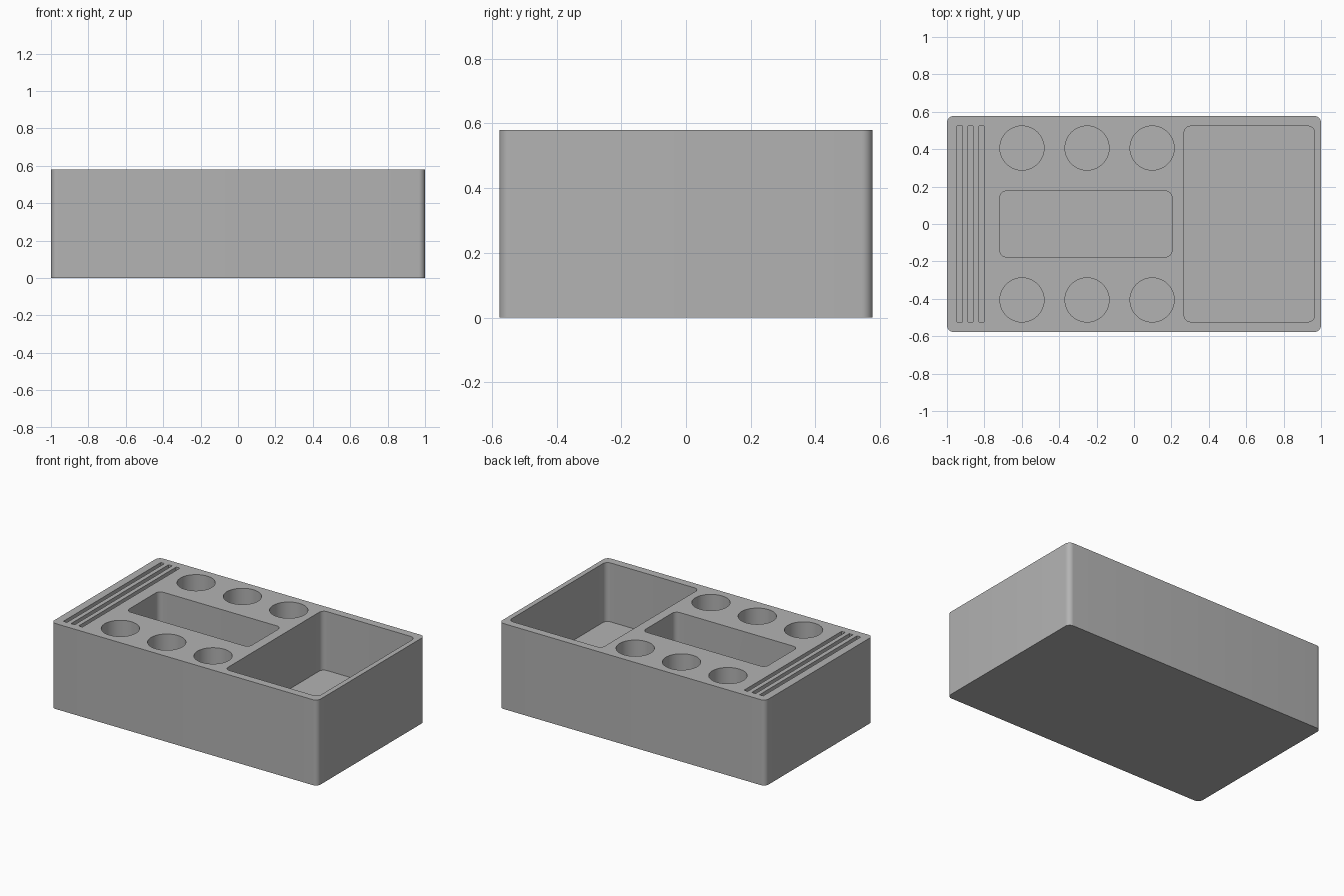
import bpy
import bmesh
from math import cos, sin, pi

default = bpy.data.objects.get("Cube")
if default:
    bpy.data.objects.remove(default, do_unlink=True)

HEIGHT = 0.58
FLOOR = 0.18

grey = bpy.data.materials.new("plain_grey")
grey.use_nodes = True
colour = (0.45, 0.45, 0.45, 1)
grey.diffuse_color = colour
grey.node_tree.nodes["Principled BSDF"].inputs["Base Color"].default_value = colour


def rounded_outline(cx, cy, width, depth, radius, steps=8):
    """Outline of a rectangle with rounded corners, or a circle when the radius fills it."""
    if radius == 0:
        steps = 0
    points = []
    for i, (sx, sy) in enumerate([(1, 1), (-1, 1), (-1, -1), (1, -1)]):
        for k in range(steps + 1):
            a = (i + (k / steps if steps else 0)) * pi / 2
            points.append((cx + sx * (width / 2 - radius) + radius * cos(a),
                           cy + sy * (depth / 2 - radius) + radius * sin(a)))
    return points


def prism(name, outline, bottom, top):
    """Extrude an outline straight up."""
    bm = bmesh.new()
    base = bm.faces.new([bm.verts.new((x, y, bottom)) for x, y in outline])
    up = bmesh.ops.extrude_face_region(bm, geom=[base])["geom"]
    verts = [g for g in up if isinstance(g, bmesh.types.BMVert)]
    bmesh.ops.translate(bm, verts=verts, vec=(0, 0, top - bottom))
    bmesh.ops.recalc_face_normals(bm, faces=bm.faces)
    mesh = bpy.data.meshes.new(name)
    bm.to_mesh(mesh)
    bm.free()
    mesh.materials.append(grey)
    obj = bpy.data.objects.new(name, mesh)
    bpy.context.collection.objects.link(obj)
    return obj


def circle(cx, cy, radius, sides=48):
    return [(cx + radius * cos(2 * pi * k / sides), cy + radius * sin(2 * pi * k / sides))
            for k in range(sides)]


# Solid tray block
tray = prism("tray", rounded_outline(0, 0, 2, 1.154, 0.035), 0, HEIGHT)

# Pockets: large bin, centre trough, card slots, round wells
pockets = {
    "large_bin": rounded_outline(0.617, 0, 0.698, 1.046, 0.035),
    "centre_trough": rounded_outline(-0.257, 0, 0.92, 0.352, 0.035),
}
for i in range(3):
    pockets[f"card_slot_{i}"] = rounded_outline(-0.932 + 0.058 * i, 0, 0.028, 1.046, 0)
    for side, y in (("front", -0.406), ("back", 0.406)):
        pockets[f"{side}_well_{i}"] = circle(-0.599 + 0.348 * i, y, 0.118)

cutters = bpy.data.collections.new("pocket_cutters")
bpy.context.scene.collection.children.link(cutters)
for name, outline in pockets.items():
    cutter = prism(name + "_cutter", outline, FLOOR, HEIGHT + 0.1)
    for owner in list(cutter.users_collection):
        owner.objects.unlink(cutter)
    cutters.objects.link(cutter)
    cutter.hide_render = True
    cutter.display_type = 'WIRE'

cut = tray.modifiers.new("pockets", 'BOOLEAN')
cut.operand_type = 'COLLECTION'
cut.collection = cutters
cut.operation = 'DIFFERENCE'
cut.solver = 'EXACT'

# Bake the pockets, drop the cutters, smooth the rounded walls
bpy.context.view_layer.objects.active = tray
tray.select_set(True)
bpy.ops.object.modifier_apply(modifier=cut.name)
for cutter in list(cutters.objects):
    bpy.data.objects.remove(cutter, do_unlink=True)
bpy.data.collections.remove(cutters)
bpy.ops.object.select_all(action='DESELECT')
tray.select_set(True)
bpy.ops.object.shade_smooth_by_angle()
